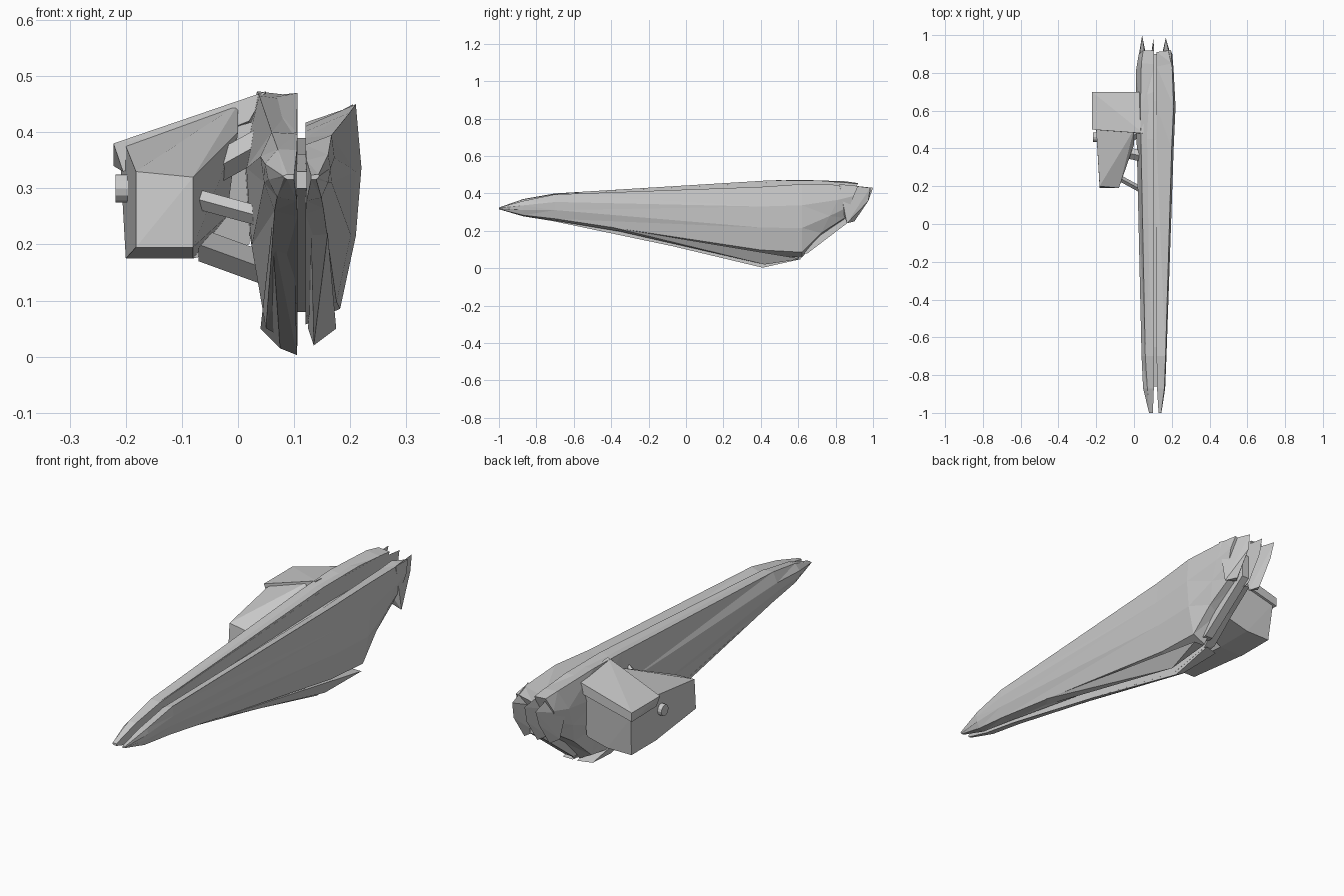
import bpy, bmesh, math
from mathutils import Vector


def finish(name, bm):
    bmesh.ops.recalc_face_normals(bm, faces=bm.faces)
    me = bpy.data.meshes.new(name)
    bm.to_mesh(me)
    bm.free()
    ob = bpy.data.objects.new(name, me)
    bpy.context.collection.objects.link(ob)
    return ob


def loft(name, rings):
    """Skin matching rings of 3D points and cap both ends."""
    bm = bmesh.new()
    vs = [[bm.verts.new(p) for p in r] for r in rings]
    n = len(vs[0])
    for a, b in zip(vs, vs[1:]):
        for i in range(n):
            j = (i + 1) % n
            bm.faces.new((a[i], a[j], b[j], b[i]))
    bm.faces.new(vs[0])
    bm.faces.new(vs[-1])
    bmesh.ops.triangulate(bm, faces=bm.faces)
    return finish(name, bm)


def hull(name, pts):
    bm = bmesh.new()
    for p in pts:
        bm.verts.new(p)
    bmesh.ops.convex_hull(bm, input=bm.verts)
    return finish(name, bm)


def shell_ring(y, inner, outer, low, high, peak, slant=0.0):
    """Section: flat inner wall, bulged outer wall, roof that peaks at 'peak'."""
    w, h = outer - inner, high - low
    section = [(0.0, 0.03), (0.62, 0.10), (0.9, 0.42), (1.0, 0.72),
               (peak, 1.0), (0.0, 0.98 if peak < 0.85 else 0.88)]
    return [(inner + w * u, y + slant * (v - 0.5), low + h * v) for u, v in section]


# long left shell
loft("left_shell", [shell_ring(*r) for r in (
    (-1.0, 0.10, 0.08, 0.315, 0.325, 0.6),
    (-0.87, 0.105, 0.048, 0.275, 0.37, 0.6),
    (-0.70, 0.106, 0.04, 0.245, 0.40, 0.7),
    (0.40, 0.106, 0.015, 0.005, 0.465, 0.75),
    (0.60, 0.106, 0.01, 0.04, 0.473, 0.75),
    (0.78, 0.106, 0.01, 0.16, 0.465, 0.7, 0.14),
    (0.88, 0.105, 0.025, 0.25, 0.455, 0.7, 0.08))])

# long right shell, lower and with its ridge on the outside
loft("right_shell", [shell_ring(*r) for r in (
    (-1.0, 0.13, 0.145, 0.315, 0.325, 0.9),
    (-0.87, 0.122, 0.165, 0.275, 0.36, 0.9),
    (-0.70, 0.12, 0.172, 0.25, 0.395, 0.9),
    (0.40, 0.12, 0.21, 0.06, 0.435, 0.88),
    (0.62, 0.12, 0.22, 0.045, 0.45, 0.9),
    (0.78, 0.12, 0.21, 0.16, 0.445, 0.9, 0.14),
    (0.88, 0.12, 0.203, 0.25, 0.44, 0.9, 0.08))])

# core joining the shells
loft("centre_core", [[(x, y, z) for x, z in ((0.10, lo), (0.14, lo), (0.14, hi), (0.10, hi))]
                     for y, lo, hi in ((-0.86, 0.30, 0.33), (-0.65, 0.27, 0.36),
                                       (0.50, 0.08, 0.39), (0.65, 0.08, 0.39), (0.90, 0.27, 0.38))])

# pointed tail fins: (front x range, tip x, tip y, tip z)
for i, (x0, x1, tip, ty, tz) in enumerate(((0.02, 0.07, 0.043, 1.0, 0.43),
                                           (0.085, 0.106, 0.104, 0.99, 0.43),
                                           (0.14, 0.205, 0.168, 0.985, 0.43))):
    hull(f"tail_fin_{i}", [(x0, 0.82, 0.36), (x1, 0.82, 0.45), (x1, 0.86, 0.24), (x0, 0.86, 0.26),
                           (tip, ty, tz), (tip, 0.975, 0.36), (tip, 0.90, 0.25)])

# keel blades under the shells
hull("left_keel", [(0.04, 0.60, 0.05), (0.075, 0.42, 0.015), (0.105, 0.41, 0.003),
                   (0.06, -0.5, 0.23), (0.10, -0.5, 0.22), (0.105, 0.62, 0.05)])
hull("right_keel", [(0.135, 0.42, 0.02), (0.125, 0.62, 0.05), (0.175, 0.62, 0.05),
                    (0.13, -0.5, 0.23), (0.16, -0.4, 0.22)])

# side pod: front with sloped roof running up to the left shell
hull("pod_front", [(-0.182, 0.19, 0.195), (-0.08, 0.19, 0.195), (-0.182, 0.20, 0.33), (-0.08, 0.19, 0.32),
                   (-0.20, 0.50, 0.175), (-0.08, 0.50, 0.175), (-0.20, 0.50, 0.375), (0.0, 0.50, 0.45),
                   (0.0, 0.42, 0.40), (-0.02, 0.50, 0.25)])
hull("pod_roof", [(-0.222, 0.70, 0.38), (-0.222, 0.50, 0.38), (-0.222, 0.70, 0.34), (-0.205, 0.50, 0.33),
                  (0.05, 0.70, 0.455), (0.05, 0.48, 0.473), (0.02, 0.70, 0.40), (0.02, 0.48, 0.42)])
# rear half of the pod with a flat back
hull("pod_rear", [(-0.20, 0.49, 0.175), (-0.08, 0.49, 0.175), (-0.20, 0.67, 0.175), (-0.08, 0.67, 0.175),
                  (-0.21, 0.69, 0.35), (-0.20, 0.49, 0.35), (0.03, 0.69, 0.42), (0.03, 0.50, 0.42),
                  (0.02, 0.67, 0.20), (0.02, 0.52, 0.20)])

# struts between the pod and the shell
for i, (a, b, r) in enumerate((((-0.07, 0.24, 0.28), (0.04, 0.18, 0.25), 0.018),
                               ((-0.07, 0.42, 0.20), (0.04, 0.50, 0.16), 0.03),
                               ((-0.05, 0.38, 0.33), (0.04, 0.36, 0.38), 0.03))):
    hull(f"strut_{i}", [(p[0], p[1] + dy, p[2] + dz) for p in (a, b)
                        for dy, dz in ((-r, 0), (r, 0), (0, -r), (0, r))])

# round cap on the pod side
bpy.ops.mesh.primitive_cylinder_add(vertices=12, radius=0.025, depth=0.03,
                                    location=(-0.203, 0.46, 0.30), rotation=(0, math.pi / 2, 0))
bpy.context.object.name = "pod_cap"

# low ridge on top of the left shell
hull("top_ridge", [(0.05, 0.45, 0.46), (0.106, 0.45, 0.47), (0.05, 0.68, 0.465), (0.106, 0.70, 0.47),
                   (0.07, -0.68, 0.39), (0.105, -0.70, 0.40), (0.105, 0.88, 0.455)])
